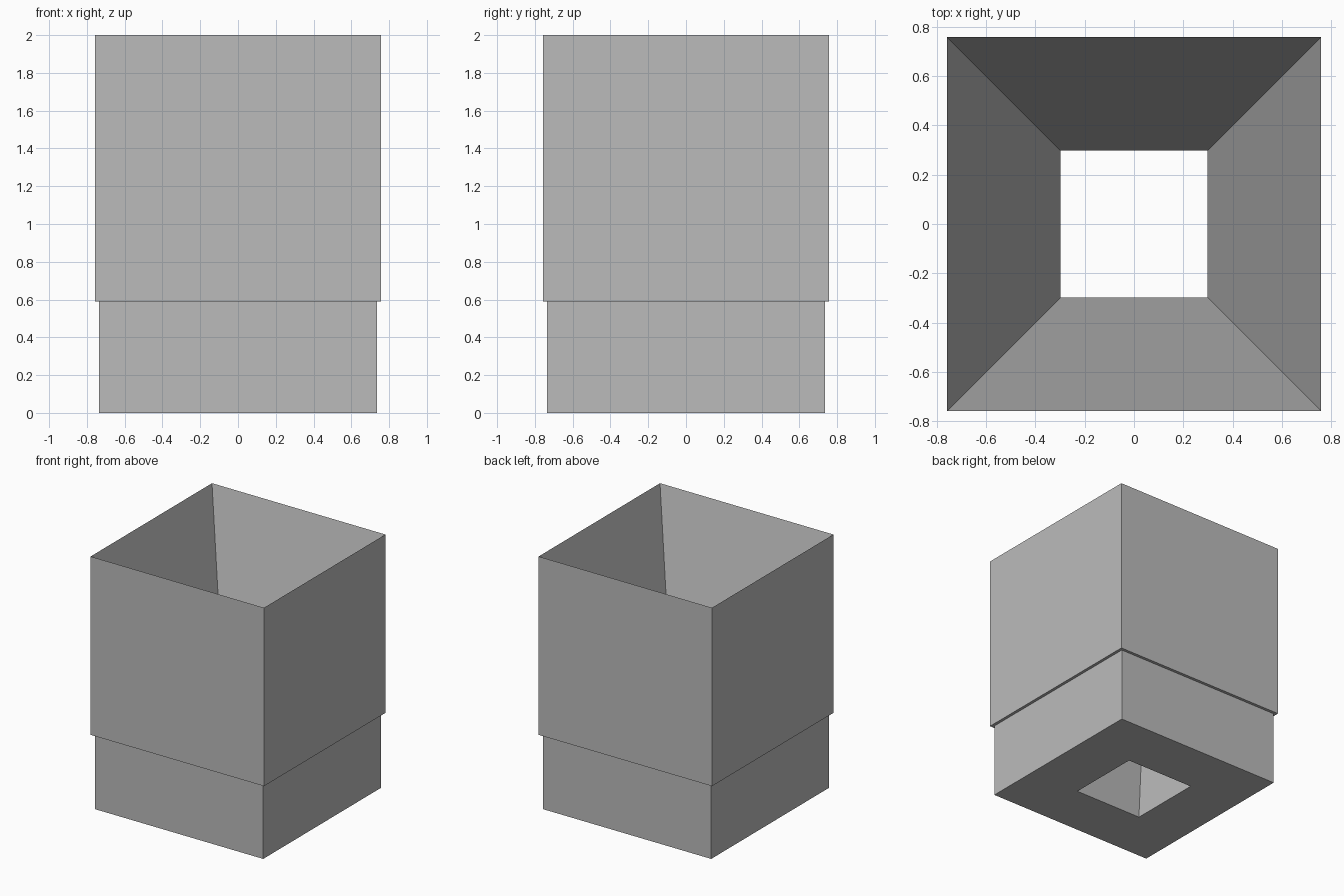
import bpy
import bmesh

if "Cube" in bpy.data.objects:
    bpy.data.objects.remove(bpy.data.objects["Cube"], do_unlink=True)

grey = bpy.data.materials.new("plain grey")
grey.use_nodes = True
colour = (0.5, 0.5, 0.5, 1.0)
grey.diffuse_color = colour
grey.node_tree.nodes["Principled BSDF"].inputs["Base Color"].default_value = colour


def square_ring(bm, half, z):
    return [bm.verts.new((sx * half, sy * half, z))
            for sx, sy in ((-1, -1), (1, -1), (1, 1), (-1, 1))]


def square_loft(name, profile):
    """Close a (half width, height) profile into a four-sided hollow solid."""
    bm = bmesh.new()
    rings = [square_ring(bm, half, z) for half, z in profile]
    for lower, upper in zip(rings, rings[1:] + rings[:1]):
        for i in range(4):
            j = (i + 1) % 4
            bm.faces.new((lower[i], lower[j], upper[j], upper[i]))
    bmesh.ops.recalc_face_normals(bm, faces=bm.faces)
    mesh = bpy.data.meshes.new(name)
    bm.to_mesh(mesh)
    bm.free()
    mesh.materials.append(grey)
    obj = bpy.data.objects.new(name, mesh)
    bpy.context.collection.objects.link(obj)
    return obj


# Square container: underside, narrow base, small step, wide upper wall,
# knife-edge rim, then the sloping funnel down to the drain hole
square_loft("square_funnel_planter", [
    (0.298, 0.0),
    (0.735, 0.0),
    (0.735, 0.59),
    (0.758, 0.59),
    (0.758, 2.0),
])
